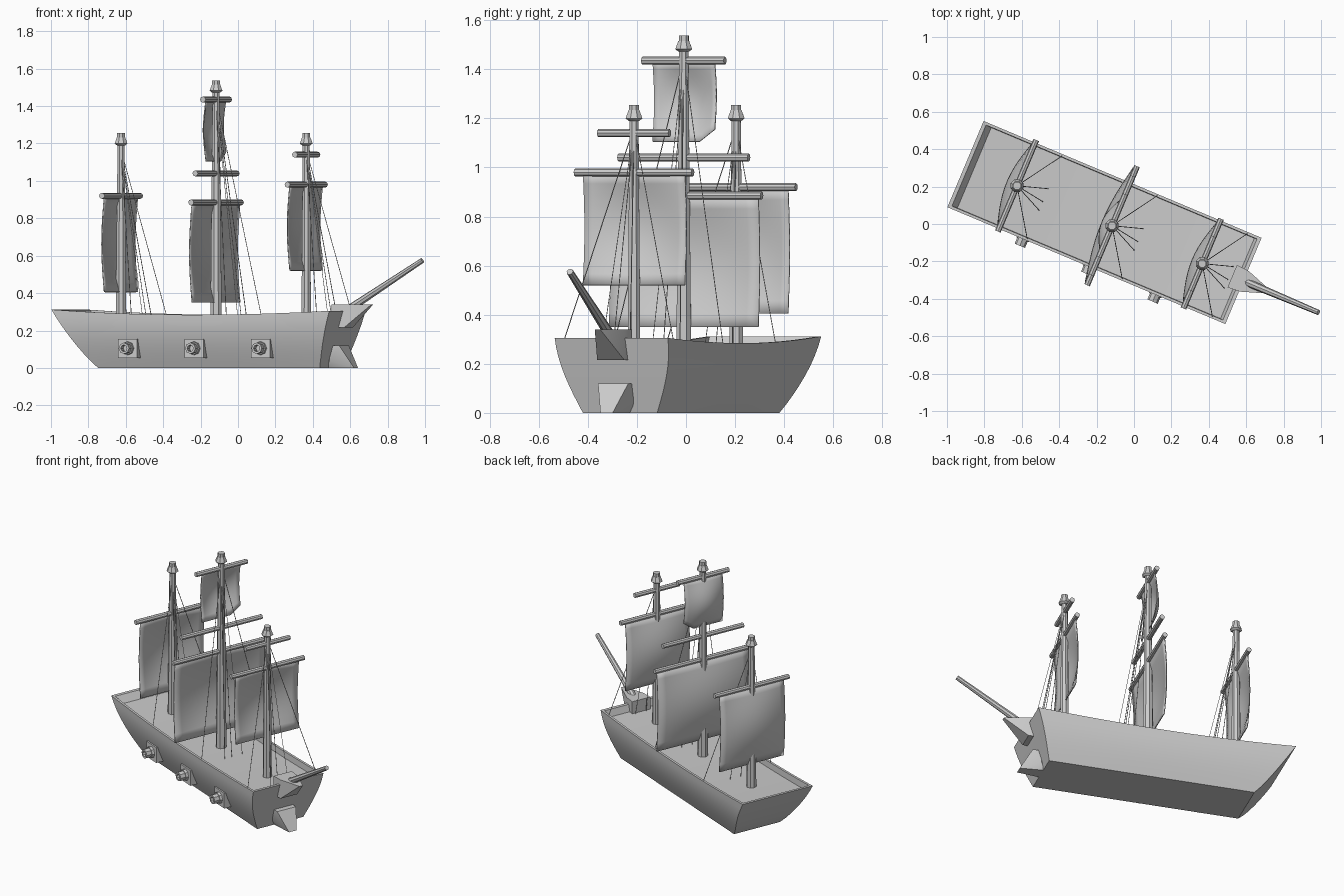
import bpy, bmesh
from math import sin, cos, pi, radians
from mathutils import Matrix, Vector

cube = bpy.data.objects.get("Cube")
if cube:
    bpy.data.objects.remove(cube, do_unlink=True)

# The ship is built along +x, then turned and shifted by this frame
FRAME = Matrix.Translation((-0.157, 0.0075, 0)) @ Matrix.Rotation(radians(-22.8), 4, 'Z')

grey = bpy.data.materials.new("plain_grey")
grey.use_nodes = True
grey.diffuse_color = (0.6, 0.6, 0.6, 1)
grey.node_tree.nodes["Principled BSDF"].inputs["Base Color"].default_value = (0.6, 0.6, 0.6, 1)
parts = []


def finish(name, bm):
    bmesh.ops.recalc_face_normals(bm, faces=bm.faces)
    mesh = bpy.data.meshes.new(name)
    bm.to_mesh(mesh)
    bm.free()
    mesh.materials.append(grey)
    obj = bpy.data.objects.new(name, mesh)
    bpy.context.collection.objects.link(obj)
    obj.matrix_world = FRAME
    parts.append(obj)
    return obj


def add_spar(bm, a, b, r1, r2, sides=8):
    a, b = Vector(a), Vector(b)
    turn = (b - a).to_track_quat('Z', 'Y').to_matrix().to_4x4()
    place = Matrix.Translation((a + b) / 2) @ turn
    bmesh.ops.create_cone(bm, cap_ends=True, segments=sides, radius1=r1, radius2=r2,
                          depth=(b - a).length, matrix=place)


def spar(name, a, b, r1, r2, sides=8):
    bm = bmesh.new()
    add_spar(bm, a, b, r1, r2, sides)
    return finish(name, bm)


def block(name, points):
    bm = bmesh.new()
    bmesh.ops.convex_hull(bm, input=[bm.verts.new(p) for p in points])
    return finish(name, bm)


# Hull: stacked outlines, a rim and a sunken deck
def sheer(x):
    return 0.284 + (0.043 if x < 0 else 0.033) * x * x


def half_width(t):
    return 0.164 + 0.086 * sin(t * pi / 2)


STATIONS = 12


def outline(bm, t, side_inset=0, end_inset=0):
    stern = -0.572 - 0.235 * t ** 0.88 + end_inset
    bow = 0.713 + 0.092 * t - end_inset
    w = half_width(t) - side_inset
    xs = [stern + (bow - stern) * i / STATIONS for i in range(STATIONS + 1)]
    ring = [(x, -w) for x in xs] + [(x, w) for x in reversed(xs)]
    return [bm.verts.new((x, y, t * sheer(x))) for x, y in ring]


def close(bm, ring):
    n = len(ring)
    for i in range(STATIONS):
        bm.faces.new((ring[i], ring[i + 1], ring[n - 2 - i], ring[n - 1 - i]))


bm = bmesh.new()
rings = [outline(bm, i / 8) for i in range(9)]
rings += [outline(bm, 1, 0.015, 0.02), outline(bm, 0.86, 0.015, 0.022)]
for low, high in zip(rings, rings[1:]):
    for i in range(len(low)):
        j = (i + 1) % len(low)
        bm.faces.new((low[i], low[j], high[j], high[i]))
close(bm, rings[0])
close(bm, rings[-1])
finish("hull", bm)

# Bow fittings
block("bowsprit_bracket",
      [(0.74, s * 0.065, z) for s in (-1, 1) for z in (0.215, 0.34)]
      + [(0.81, s * 0.06, 0.215) for s in (-1, 1)]
      + [(0.81, s * 0.06, 0.34) for s in (-1, 1)]
      + [(0.95, s * 0.012, 0.34) for s in (-1, 1)])
block("cutwater",
      [(0.70, s * 0.045, 0) for s in (-1, 1)]
      + [(0.73, s * 0.067, z) for s in (-1, 1) for z in (0.04, 0.12)]
      + [(0.785, s * 0.067, 0.12) for s in (-1, 1)]
      + [(0.855, s * 0.027, 0) for s in (-1, 1)])
spar("bowsprit", (0.79, 0, 0.30), (1.24, 0, 0.575), 0.022, 0.014)

# Guns on the right side: mounting plate, barrel with a bored muzzle, collar
for i, x in enumerate((-0.37, 0.015, 0.40)):
    block(f"gun_plate_{i + 1}",
          [(x + dx, y, z) for dx in (-0.055, 0.055) for y in (-0.17, -0.238) for z in (0.053, 0.155)])
    bm = bmesh.new()
    add_spar(bm, (x, -0.2, 0.105), (x, -0.29, 0.105), 0.03, 0.03)
    muzzle = min(bm.faces, key=lambda f: f.calc_center_median().y)
    bmesh.ops.inset_region(bm, faces=[muzzle], thickness=0.012)
    hole = bmesh.ops.extrude_discrete_faces(bm, faces=[muzzle])["faces"][0]
    bmesh.ops.translate(bm, verts=hole.verts, vec=(0, 0.04, 0))
    finish(f"gun_barrel_{i + 1}", bm)
    spar(f"gun_collar_{i + 1}", (x, -0.2, 0.105), (x, -0.255, 0.105), 0.04, 0.036)


# Sail: a sheet hung from its yard, bellied towards the stern
def sail(name, x, width, top, bottom, lift=0):
    bm = bmesh.new()
    cols, rows = 12, 10
    grid = []
    for r in range(rows + 1):
        s = r / rows
        row = []
        for c in range(cols + 1):
            k = 2 * c / cols - 1
            belly = sin(pi * s) * (0.015 + 0.042 * cos(k * pi / 2))
            low = bottom + lift * max(0, (k - 0.5) * 2)
            row.append(bm.verts.new((x - belly, k * width / 2, top + (low - top) * s)))
        grid.append(row)
    for r in range(rows):
        for c in range(cols):
            bm.faces.new((grid[r][c], grid[r][c + 1], grid[r + 1][c + 1], grid[r + 1][c]))
    obj = finish(name, bm)
    mod = obj.modifiers.new("thickness", 'SOLIDIFY')
    mod.thickness = 0.006
    mod.offset = 0


# Masts: position, height, foot radius, yards (height, length), sails
MASTS = {
    "aft": (-0.508, 1.255, 0.031, [(0.92, 0.53)], [(0.46, 0.92, 0.405, 0)]),
    "main": (0.043, 1.537, 0.033, [(0.885, 0.69), (1.04, 0.575), (1.435, 0.365)],
             [(0.66, 0.885, 0.35, 0), (0.275, 1.435, 1.105, 0.05)]),
    "fore": (0.566, 1.255, 0.028, [(0.98, 0.52), (1.14, 0.315)], [(0.45, 0.98, 0.52, 0)]),
}
for label, (x, top, r, yards, sails) in MASTS.items():
    spar(f"{label}_mast", (x, 0, 0.23), (x, 0, top - 0.05), r, 0.02)
    bm = bmesh.new()
    add_spar(bm, (x, 0, top - 0.065), (x, 0, top - 0.055), 0.024, 0.037)
    add_spar(bm, (x, 0, top - 0.055), (x, 0, top - 0.022), 0.037, 0.024)
    add_spar(bm, (x, 0, top - 0.022), (x, 0, top), 0.022, 0.022)
    finish(f"{label}_mast_cap", bm)
    for i, (z, length) in enumerate(yards):
        spar(f"{label}_yard_{i + 1}", (x, -length / 2, z), (x, length / 2, z), 0.016, 0.016)
    for i, (width, z, low, lift) in enumerate(sails):
        sail(f"{label}_sail_{i + 1}", x, width, z, low, lift)
    # Rigging fans forward from the mast head to rails and deck
    bm = bmesh.new()
    for y in (-0.24, -0.075, -0.025, 0.05, 0.24):
        end = x + 0.16
        add_spar(bm, (x, 0, top - 0.09), (end, y, sheer(end) - (0.04 if abs(y) < 0.2 else 0)),
                 0.002, 0.002, 4)
    finish(f"{label}_rigging", bm)

# Smooth shading with sharp edges kept
bpy.ops.object.select_all(action='DESELECT')
for obj in parts:
    obj.select_set(True)
bpy.context.view_layer.objects.active = parts[0]
bpy.ops.object.shade_smooth_by_angle(angle=radians(30))
